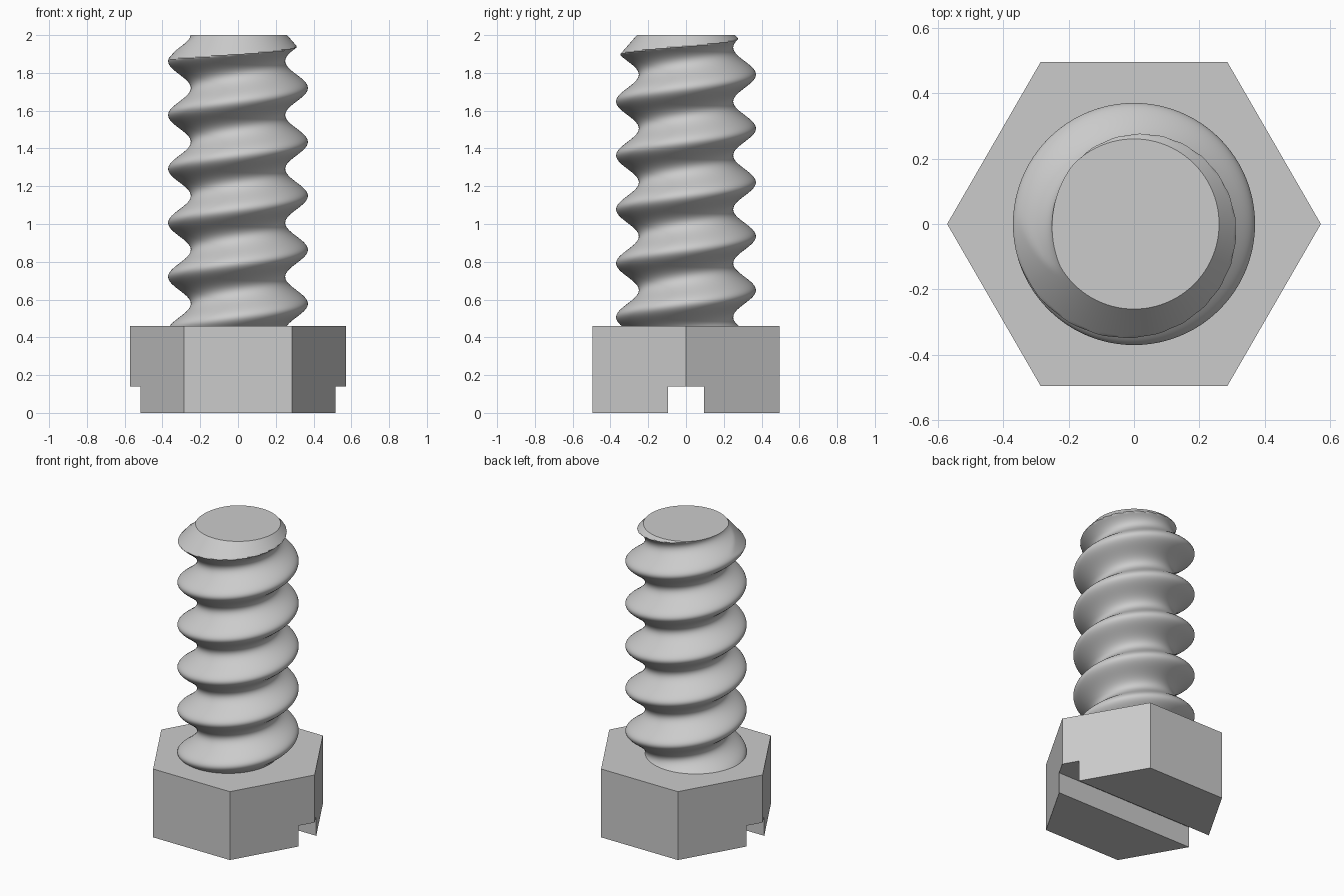
import bpy
import bmesh
from math import cos, sin, sqrt, pi

cube = bpy.data.objects.get("Cube")
if cube:
    bpy.data.objects.remove(cube, do_unlink=True)

HEAD_TOP, HEIGHT = 0.46, 2.0
CORNER_RADIUS = 0.571
SLOT_WIDTH, SLOT_DEPTH = 0.188, 0.14
CORE, OFFSET, PITCH = 0.31, 0.06, 0.2855    # round section swept off-axis
PHASE_Z = 1.72                              # height where a crest points to +x
TIP_RADIUS, TIP_SLOPE = 0.26, 0.87

steel = bpy.data.materials.new("grey_steel")
steel.use_nodes = True
steel.diffuse_color = (0.6, 0.6, 0.6, 1)
steel.node_tree.nodes["Principled BSDF"].inputs["Base Color"].default_value = (0.6, 0.6, 0.6, 1)


def make_object(name, bm):
    bmesh.ops.recalc_face_normals(bm, faces=bm.faces)
    mesh = bpy.data.meshes.new(name)
    bm.to_mesh(mesh)
    bm.free()
    mesh.materials.append(steel)
    obj = bpy.data.objects.new(name, mesh)
    bpy.context.collection.objects.link(obj)
    return obj


def activate(obj):
    bpy.ops.object.select_all(action='DESELECT')
    obj.select_set(True)
    bpy.context.view_layer.objects.active = obj


# Hexagonal head, corners on the x axis
bm = bmesh.new()
ring = [bm.verts.new((CORNER_RADIUS * cos(i * pi / 3), CORNER_RADIUS * sin(i * pi / 3), 0))
        for i in range(6)]
base = bm.faces.new(ring)
top = bmesh.ops.extrude_face_region(bm, geom=[base], use_keep_orig=True)["geom"]
for v in top:
    if isinstance(v, bmesh.types.BMVert):
        v.co.z = HEAD_TOP
head = make_object("hex_head", bm)

# Driver slot cut across the underside
bm = bmesh.new()
bmesh.ops.create_cube(bm, size=1)
bmesh.ops.scale(bm, vec=(2, SLOT_WIDTH, 2 * SLOT_DEPTH), verts=bm.verts)
cutter = make_object("slot_cutter", bm)
cutter.hide_render = True
slot = head.modifiers.new("slot", 'BOOLEAN')
slot.operation = 'DIFFERENCE'
slot.solver = 'EXACT'
slot.object = cutter
activate(head)
bpy.ops.object.modifier_apply(modifier=slot.name)
bpy.data.objects.remove(cutter, do_unlink=True)


# Threaded shank: off-axis circle twisted upward, trimmed by the tip chamfer
def shank_radius(angle, z):
    turn = angle - 2 * pi * (z - PHASE_Z) / PITCH
    thread = OFFSET * cos(turn) + sqrt(CORE ** 2 - (OFFSET * sin(turn)) ** 2)
    return min(thread, TIP_RADIUS + (HEIGHT - z) * TIP_SLOPE)


SEGMENTS, SLICES = 96, 240
bm = bmesh.new()
rings = []
for s in range(SLICES + 1):
    z = HEAD_TOP + (HEIGHT - HEAD_TOP) * s / SLICES
    row = []
    for i in range(SEGMENTS):
        a = 2 * pi * i / SEGMENTS
        r = shank_radius(a, z)
        row.append(bm.verts.new((r * cos(a), r * sin(a), z)))
    rings.append(row)
for low, high in zip(rings, rings[1:]):
    for i in range(SEGMENTS):
        j = (i + 1) % SEGMENTS
        bm.faces.new((low[i], low[j], high[j], high[i]))
bm.faces.new(rings[-1])
bm.faces.new(rings[0])
shank = make_object("threaded_shank", bm)
activate(shank)
bpy.ops.object.shade_smooth_by_angle(angle=pi / 6)
